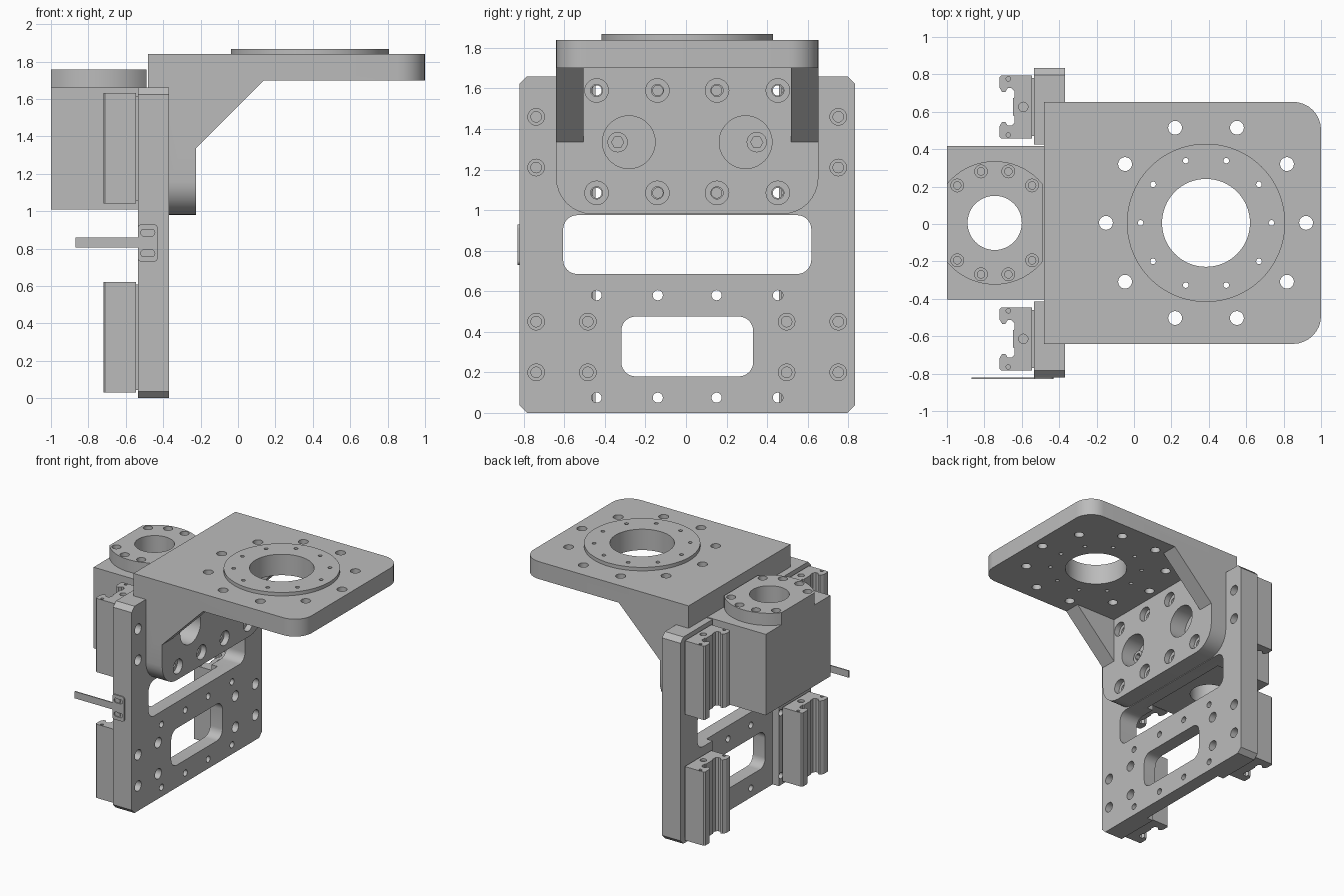
import bpy, bmesh, math
from mathutils import Vector

cube = bpy.data.objects.get("Cube")
if cube:
    bpy.data.objects.remove(cube, do_unlink=True)

MID = 0.006  # the symmetry plane sits slightly off y = 0

grey = bpy.data.materials.new("machined grey")
grey.use_nodes = True
colour = (0.5, 0.5, 0.5, 1)
grey.diffuse_color = colour
grey.node_tree.nodes["Principled BSDF"].inputs["Base Color"].default_value = colour


def circle(u, v, r, n=32):
    return [(u + r * math.cos(2 * math.pi * i / n), v + r * math.sin(2 * math.pi * i / n)) for i in range(n)]


def rounded(u0, u1, v0, v1, radii, steps=8):
    """Rectangle outline; radii run counter-clockwise from the low corner."""
    if not isinstance(radii, tuple):
        radii = (radii,) * 4
    corners = [(u0, v0, 1, 1), (u1, v0, -1, 1), (u1, v1, -1, -1), (u0, v1, 1, -1)]
    pts = []
    for k, ((u, v, su, sv), r) in enumerate(zip(corners, radii)):
        if r == 0:
            pts.append((u, v))
            continue
        for i in range(steps + 1):
            a = math.pi + (k + i / steps) * math.pi / 2
            pts.append((u + su * r + r * math.cos(a), v + sv * r + r * math.sin(a)))
    return pts


def prism(axis, outline, a, b):
    return axis, outline, a, b


def place(axis, u, v, w):
    p = {"x": (w, u, v), "y": (u, w, v), "z": (u, v, w)}[axis]
    return Vector((p[0], p[1] + MID, p[2]))


def make(name, solids):
    bm = bmesh.new()
    for axis, outline, a, b in solids:
        low = [bm.verts.new(place(axis, u, v, a)) for u, v in outline]
        high = [bm.verts.new(place(axis, u, v, b)) for u, v in outline]
        bm.faces.new(low)
        bm.faces.new(high)
        n = len(low)
        for i in range(n):
            j = (i + 1) % n
            bm.faces.new((low[i], low[j], high[j], high[i]))
    bmesh.ops.recalc_face_normals(bm, faces=bm.faces)
    mesh = bpy.data.meshes.new(name)
    bm.to_mesh(mesh)
    bm.free()
    mesh.materials.append(grey)
    ob = bpy.data.objects.new(name, mesh)
    bpy.context.collection.objects.link(ob)
    return ob


def part(name, solids, cuts=()):
    """Build solids, carve the cuts out of them, and shade by angle."""
    ob = make(name, solids)
    if cuts:
        cutter = make(name + "_cutter", cuts)
        cutter.hide_render = True
        mod = ob.modifiers.new("cut", "BOOLEAN")
        mod.operation, mod.solver, mod.use_self = "DIFFERENCE", "EXACT", True
        mod.object = cutter
        graph = bpy.context.evaluated_depsgraph_get()
        carved = bpy.data.meshes.new_from_object(ob.evaluated_get(graph))
        ob.modifiers.clear()
        ob.data = carved
        bpy.data.objects.remove(cutter, do_unlink=True)
    bpy.ops.object.select_all(action="DESELECT")
    ob.select_set(True)
    bpy.context.view_layer.objects.active = ob
    bpy.ops.object.shade_smooth_by_angle(angle=math.radians(30))
    return ob


def mirrored(*values):
    return [s * v for v in values for s in (-1, 1)]


# Upright carrier plate with chamfered corners, windows, recess and holes
BACK, FACE, HALF = -0.535, -0.37, 0.827
cuts = [
    prism("x", rounded(-0.612, 0.612, 0.685, 0.975, 0.07), -0.7, -0.2),
    prism("x", rounded(-0.325, 0.325, 0.18, 0.475, 0.07), -0.7, -0.2),
    prism("x", rounded(-0.42, 0.42, -0.1, 1.8, 0), -0.7, -0.48),
]
for y in mirrored(0.145, 0.447):
    for z in (0.075, 0.58, 1.085, 1.59):
        cuts.append(prism("x", circle(y, z, 0.025, 20), -0.7, -0.2))
for y in mirrored(0.49, 0.745):
    for z in (0.2, 0.45, 1.21, 1.46):
        cuts.append(prism("x", circle(y, z, 0.026, 20), -0.7, -0.2))
        cuts.append(prism("x", circle(y, z, 0.041, 24), -0.44, -0.2))
plate = rounded(-HALF, HALF, 0, 1.66, 0.037, steps=1)
part("carrier_plate", [prism("x", plate, BACK, FACE)], cuts)

# Angle bracket: table, hook over the plate, downward flange and two gussets
FRONT, TABLE = -0.225, (0.385, 0.0)
solids = [
    prism("z", rounded(-0.48, 1, -0.647, 0.647, (0, 0.15, 0.15, 0)), 1.70, 1.84),
    prism("z", rounded(-0.48, -0.3, -0.647, 0.647, 0), 1.66, 1.75),
    prism("x", rounded(-0.647, 0.647, 0.98, 1.75, (0.18, 0.18, 0, 0)), FACE, FRONT),
]
gusset = [(-0.3, 1.335), (FRONT, 1.335), (0.14, 1.70), (0.14, 1.75), (-0.3, 1.75)]
for s in (-1, 1):
    solids.append(prism("y", gusset, s * 0.512, s * 0.647))
cuts = [prism("z", circle(*TABLE, 0.235, 64), 1.5, 2)]
for i in range(10):
    a = i * math.pi / 5
    cuts.append(prism("z", circle(TABLE[0] + 0.535 * math.cos(a), 0.535 * math.sin(a), 0.037, 24), 1.5, 2))
    cuts.append(prism("z", circle(TABLE[0] + 0.35 * math.cos(a), 0.35 * math.sin(a), 0.015, 16), 1.5, 2))
for y in mirrored(0.147, 0.447):
    for z in (1.085, 1.59):
        cuts.append(prism("x", circle(y, z, 0.03, 20), -0.5, -0.1))
        cuts.append(prism("x", circle(y, z, 0.058, 28), -0.27, -0.1))
for y in mirrored(0.288):
    cuts.append(prism("x", circle(y, 1.335, 0.13, 48), -0.5, -0.1))
part("angle_bracket", solids, cuts)

# Raised locating ring on the table
cuts = [prism("z", circle(*TABLE, 0.235, 64), 1.5, 2)]
for i in range(10):
    a = i * math.pi / 5
    cuts.append(prism("z", circle(TABLE[0] + 0.35 * math.cos(a), 0.35 * math.sin(a), 0.015, 16), 1.5, 2))
part("locating_ring", [prism("z", circle(*TABLE, 0.423, 80), 1.84, 1.868)], cuts)

# Socket screws inside the two large flange openings
for side, y in (("right", -0.343), ("left", 0.343)):
    part(side + "_socket_screw", [prism("x", circle(y, 1.335, 0.05, 28), FACE - 0.01, -0.32)],
         [prism("x", circle(y, 1.335, 0.03, 6), -0.355, -0.2)])

# Screw-nut housing behind the plate
NUT = -0.745
bore = prism("z", circle(NUT, 0, 0.145, 48), 0.5, 2)
part("nut_housing", [prism("z", rounded(-1, -0.48, -0.41, 0.41, 0), 1.01, 1.66)], [bore])

# Flat-sided nut flange with counterbored screw holes
flange = [(min(max(x, -1), -0.49), y) for x, y in circle(NUT, 0, 0.33, 64)]
cuts = [bore]
for x, y in ((0.2, 0.2), (0.073, 0.275)):
    for dx in (-x, x):
        for dy in (-y, y):
            cuts.append(prism("z", circle(NUT + dx, dy, 0.034, 24), 1.70, 1.9))
            cuts.append(prism("z", circle(NUT + dx, dy, 0.02, 16), 1.67, 1.9))
part("nut_flange", [prism("z", flange, 1.66, 1.758)], cuts)

# Four linear guide carriages with a rail groove facing backwards
half = [(-0.545, 0.168), (-0.71, 0.168), (-0.72, 0.158), (-0.72, 0.105), (-0.705, 0.08),
        (-0.688, 0.08), (-0.675, 0.1), (-0.655, 0.1), (-0.64, 0.085), (-0.64, 0.05), (-0.648, 0.045)]
for side, y in (("right", -0.62), ("left", 0.62)):
    profile = [(x, y + v) for x, v in half] + [(x, y - v) for x, v in reversed(half)]
    for level, z in (("lower", 0.03), ("upper", 1.04)):
        top = z + 0.592
        cuts = [prism("z", circle(-0.592, y, 0.025, 20), top - 0.02, top + 0.1)]
        for dy in (-0.15, 0.15):
            cuts.append(prism("z", circle(-0.672, y + dy, 0.012, 12), top - 0.015, top + 0.1))
        part(f"{level}_{side}_carriage", [prism("z", profile, z, top)], cuts)
        part(f"{level}_{side}_carriage_pad",
             [prism("z", rounded(-0.546, BACK, y - 0.155, y + 0.155, 0), z + 0.015, top - 0.015)])

# Thin sensor flag screwed to the right edge of the plate
EDGE = -HALF
slots = [prism("y", rounded(-0.52, -0.445, z - 0.018, z + 0.018, 0.017), -1, -0.7) for z in (0.775, 0.885)]
part("sensor_flag", [
    prism("y", rounded(-0.535, -0.43, 0.73, 0.93, 0.02), EDGE - 0.009, EDGE),
    prism("y", rounded(-0.87, -0.5, 0.805, 0.86, 0), EDGE - 0.009, EDGE),
], slots)
for level, z in (("lower", 0.775), ("upper", 0.885)):
    part(level + "_flag_screw", [prism("y", circle(-0.482, z, 0.015, 16), EDGE - 0.006, EDGE + 0.01)])
